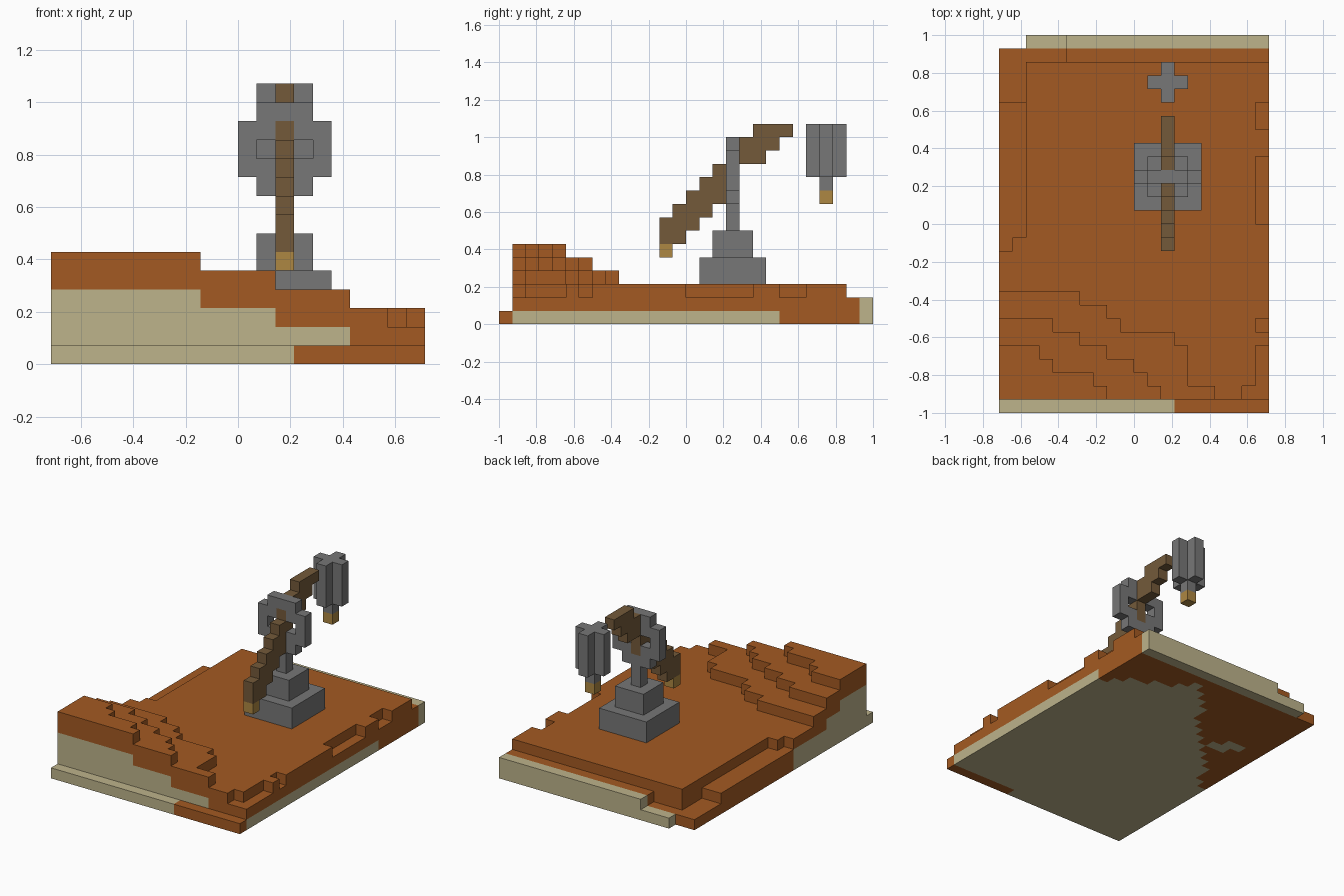
import bpy, bmesh
from mathutils import Vector

cube = bpy.data.objects.get("Cube")
if cube:
    bpy.data.objects.remove(cube, do_unlink=True)

U = 1 / 14  # size of one block


def material(name, rgb):
    m = bpy.data.materials.new(name)
    m.use_nodes = True
    m.diffuse_color = (*rgb, 1)
    bsdf = next(n for n in m.node_tree.nodes if n.type == 'BSDF_PRINCIPLED')
    bsdf.inputs["Base Color"].default_value = (*rgb, 1)
    bsdf.inputs["Roughness"].default_value = 0.9
    return m


CLAY = material("orange_clay", (0.37, 0.102, 0.016))
SAND = material("pale_sand", (0.509, 0.451, 0.258))
STEEL = material("grey_steel", (0.184, 0.184, 0.184))
WOOD = material("brown_beam", (0.174, 0.102, 0.042))
BRASS = material("brass_tip", (0.423, 0.242, 0.054))


def box(x0, x1, y0, y1, z0, z1):
    """All block cells inside a box."""
    return {(x, y, z) for x in range(x0, x1) for y in range(y0, y1) for z in range(z0, z1)}


def build(name, cells, mats, pick=lambda c: 0):
    """Skin a set of block cells, keeping only the outer faces."""
    bm = bmesh.new()
    corners = {}

    def vert(p):
        key = tuple(round(v) for v in p)
        if key not in corners:
            corners[key] = bm.verts.new(Vector(key) * U)
        return corners[key]

    for c in sorted(cells):
        for axis in range(3):
            for side in (0, 1):
                n = list(c)
                n[axis] += 2 * side - 1
                if tuple(n) in cells:
                    continue
                a, b = Vector((0, 0, 0)), Vector((0, 0, 0))
                a[(axis + 1) % 3] = b[(axis + 2) % 3] = 1
                o = Vector(c)
                o[axis] += side
                quad = [o, o + a, o + a + b, o + b]
                if not side:
                    quad.reverse()
                face = bm.faces.new([vert(p) for p in quad])
                face.material_index = pick(c)
    mesh = bpy.data.meshes.new(name)
    bm.to_mesh(mesh)
    bm.free()
    for m in mats:
        mesh.materials.append(m)
    ob = bpy.data.objects.new(name, mesh)
    bpy.context.scene.collection.objects.link(ob)
    return ob


# Ground: slab, then stepped terraces given as (right end, back edge) runs
ground = box(-10, 10, -14, -13, 0, 1) | box(-10, 10, -13, 13, 0, 3)
ground |= box(-8, 10, 13, 14, 0, 2)
terraces = [
    [(-4, -5), (-2, -6), (-1, -7), (3, -8), (4, -9), (6, -12)],
    [(-6, -7), (-4, -8), (-2, -9), (0, -10), (1, -11), (2, -12)],
    [(-7, -9), (-6, -10), (-3, -11), (-2, -12)],
]
for level, runs in enumerate(terraces, 3):
    for right, back in runs:
        ground |= box(-10, right, -13, back, level, level + 1)

# Worn edges cut out of the slab
ground -= box(-10, 10, 12, 13, 2, 3)
ground -= box(-8, -5, 12, 14, 1, 3)
ground -= box(-10, -8, 9, 13, 1, 3)
ground -= box(-10, -8, -1, 9, 2, 3)
ground -= box(-10, -9, -2, -1, 2, 3)
for y0, y1 in [(7, 9), (0, 5), (-8, -7), (-13, -9)]:
    ground -= box(9, 10, y0, y1, 2, 3)
ground -= box(8, 10, -13, -12, 2, 3)

island = box(-8, -6, 5, 6, 0, 1) | box(-7, -5, 4, 5, 0, 1)


def ground_colour(c):
    x, y, z = c
    if y == 13:
        return 1
    if y == -14:
        return int(x < 3)
    if z == 0:
        cx, cy = x + 0.5, y + 0.5
        clay = cy > 12 or 0.6 * cx + cy > 13 or cy > 1.15 * (cx + 10) - 2.3
        return int(not clay or c in island)
    if x == -10 and z == 1 and -7 <= y < -2:
        return 1
    # sand shows two blocks below the terrace top
    return int((x, y, z + 2) in ground)


build("ground", ground, [CLAY, SAND], ground_colour)

# Stepped pedestal
build("pedestal", box(0, 5, 1, 6, 3, 5) | box(1, 4, 2, 5, 5, 7), [STEEL])

# Post with the round bearing plate, pierced by a cross-shaped hole
plate = box(2, 3, 3, 4, 7, 9) | box(1, 4, 3, 4, 9, 14) | box(0, 5, 3, 4, 10, 13)
plate -= box(1, 4, 3, 4, 11, 12) | box(2, 3, 3, 4, 10, 13)
build("bearing_post", plate, [STEEL])

# Slanted rocking beam: bottom and top of each column from front to back
beam = set()
spans = [(6, 8), (6, 9), (7, 10), (8, 11), (9, 12), (10, 13), (12, 14), (12, 15), (13, 15), (14, 15)]
for y, (low, high) in enumerate(spans, -2):
    beam |= box(2, 3, y, y + 1, low, high)
build("rocking_beam", beam, [WOOD])
build("beam_tip", box(2, 3, -2, -1, 5, 6), [BRASS])

# Hanging cross-section weight with its stem and tip
weight = box(1, 4, 10, 11, 11, 15) | box(2, 3, 9, 12, 11, 15) | box(2, 3, 10, 11, 10, 11)
build("hanging_weight", weight, [STEEL])
build("weight_tip", box(2, 3, 10, 11, 9, 10), [BRASS])
